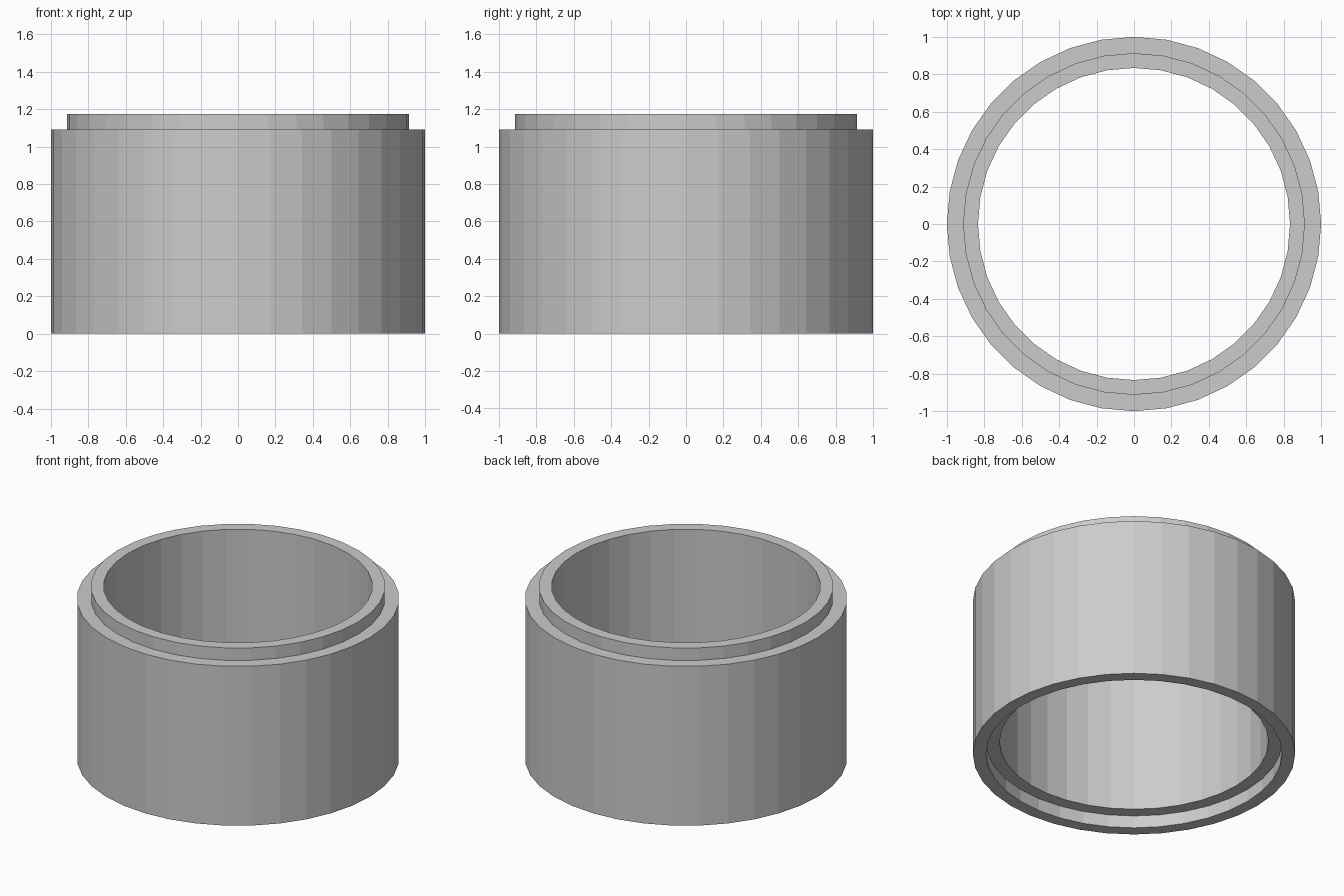
import bpy, bmesh, math

if "Cube" in bpy.data.objects:
    bpy.data.objects.remove(bpy.data.objects["Cube"])

SIDES = 36

# Closed wall section (radius, height): stepped lip on top, matching recess below
profile = [
    (1.0, 0.0), (1.0, 1.09),        # outer wall
    (0.913, 1.09), (0.913, 1.175),  # raised lip
    (0.834, 1.175), (0.834, 0.085), # bore
    (0.918, 0.085), (0.918, 0.0),   # underside recess
]

# Revolve the section around z
bm = bmesh.new()
rings = []
for i in range(SIDES):
    a = 2 * math.pi * i / SIDES
    rings.append([bm.verts.new((r * math.cos(a), r * math.sin(a), z)) for r, z in profile])
n = len(profile)
for i in range(SIDES):
    a, b = rings[i], rings[(i + 1) % SIDES]
    for j in range(n):
        k = (j + 1) % n
        bm.faces.new((a[j], b[j], b[k], a[k]))
bmesh.ops.recalc_face_normals(bm, faces=bm.faces)

mesh = bpy.data.meshes.new("stepped_ring")
bm.to_mesh(mesh)
bm.free()
ring = bpy.data.objects.new("stepped_ring", mesh)
bpy.context.collection.objects.link(ring)
